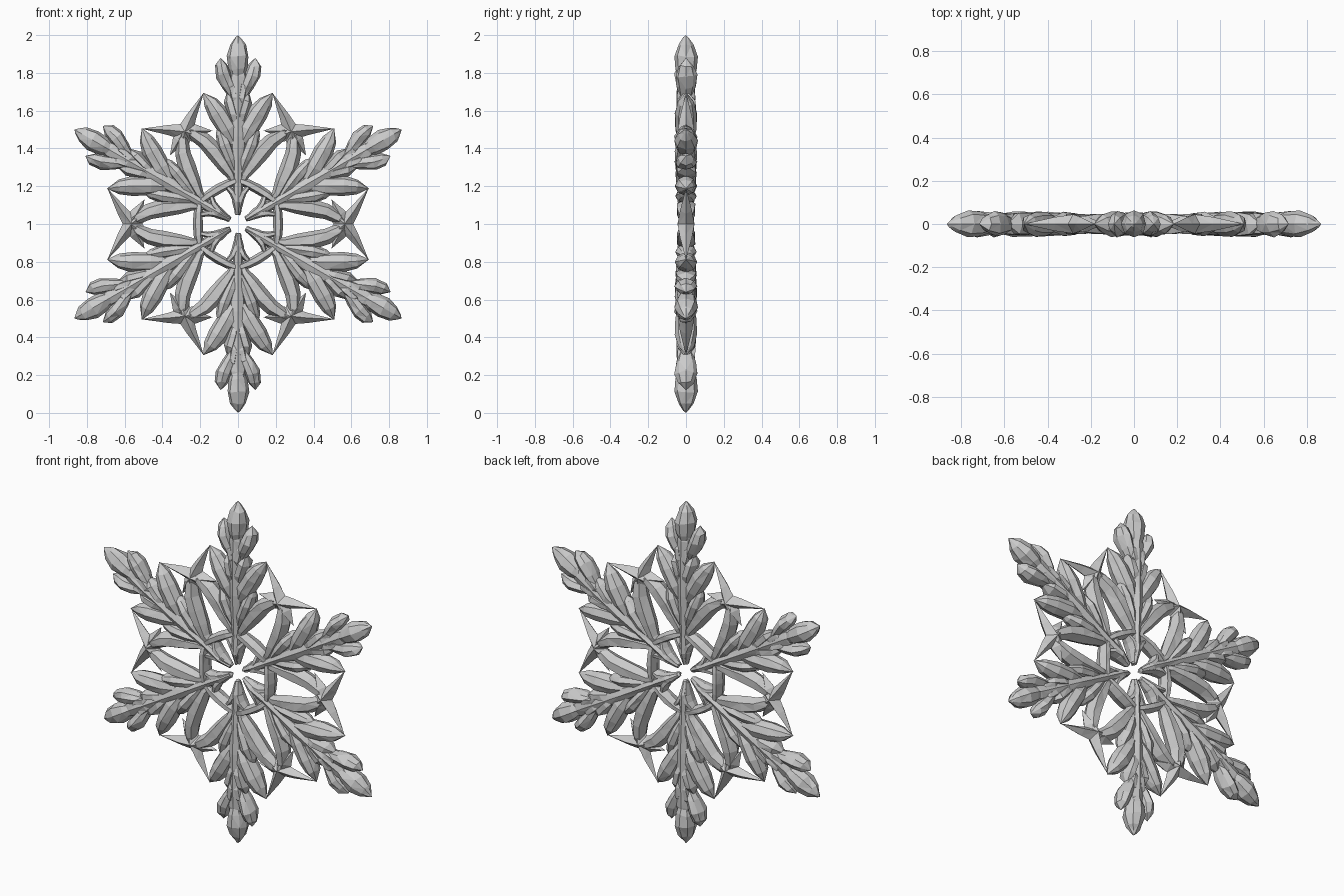
import bpy, bmesh, math, random
from mathutils import Vector, Matrix

if "Cube" in bpy.data.objects:
    bpy.data.objects.remove(bpy.data.objects["Cube"])

random.seed(4)


def crystal(bm, path, n=8, rough=0.0):
    """Faceted spindle in the XZ plane; path points are (r, s, half width, half depth)."""
    pts = [Vector((p[1], 0, p[0])) for p in path]
    rings = []
    for i, (r, s, hw, hd) in enumerate(path):
        t = (pts[min(i + 1, len(pts) - 1)] - pts[max(i - 1, 0)]).normalized()
        side = Vector((t.z, 0, -t.x))
        if hw == 0:
            rings.append([bm.verts.new(pts[i])])
            continue
        ring = []
        for k in range(n):
            a = 2 * math.pi * k / n
            j = 1 + random.uniform(-rough, rough)
            ring.append(bm.verts.new(pts[i] + side * (hw * j * math.cos(a))
                                     + Vector((0, hd * j * math.sin(a), 0))
                                     + t * random.uniform(-rough, rough) * 0.08))
        rings.append(ring)
    for a, b in zip(rings, rings[1:]):
        for k in range(n):
            m = (k + 1) % n
            if len(a) == 1:
                bm.faces.new((a[0], b[k], b[m]))
            elif len(b) == 1:
                bm.faces.new((a[k], a[m], b[0]))
            else:
                bm.faces.new((a[k], a[m], b[m], b[k]))
    for ring in (rings[0], rings[-1]):
        if len(ring) > 1:
            bm.faces.new(ring)


def pair(bm, path, n=8, rough=0.0):
    """The same crystal on both sides of the axis."""
    for sg in (1, -1):
        crystal(bm, [(r, s * sg, w, d) for r, s, w, d in path], n, rough)


def six(name, bm, offset):
    """Six copies turned about the centre of the flake."""
    if rough_tri:
        bmesh.ops.triangulate(bm, faces=bm.faces[:])
    bmesh.ops.recalc_face_normals(bm, faces=bm.faces[:])
    me = bpy.data.meshes.new(name)
    bm.to_mesh(me)
    bm.free()
    for k in range(6):
        ob = bpy.data.objects.new(f"{name}_{k + 1}", me)
        ob.matrix_world = (Matrix.Translation((0, 0, 1))
                           @ Matrix.Rotation(math.radians(60 * k + offset), 4, 'Y'))
        bpy.context.collection.objects.link(ob)


rough_tri = True

# main stem of an arm
bm = bmesh.new()
crystal(bm, [(.05, 0, .012, .02), (.12, 0, .03, .045), (.22, 0, .024, .04), (.33, 0, .032, .045),
             (.46, 0, .05, .05), (.58, 0, .045, .05), (.68, 0, .05, .05), (.78, 0, .05, .045),
             (.86, 0, .03, .03)], 8, .06)
six("arm_stem", bm, 0)

# buds at the arm end
bm = bmesh.new()
crystal(bm, [(.74, 0, .02, .03), (.82, 0, .048, .055), (.89, 0, .057, .06), (.95, 0, .043, .04),
             (.985, 0, .016, .015), (1.0, 0, 0, 0)], 8, .07)
pair(bm, [(.66, .015, .02, .03), (.73, .05, .035, .05), (.79, .077, .042, .058),
          (.84, .088, .034, .04), (.88, .092, 0, 0)], 8, .08)
six("tip_buds", bm, 0)

# leaves along the arm
bm = bmesh.new()
pair(bm, [(.41, .01, .02, .03), (.50, .055, .05, .055), (.585, .105, .054, .058),
          (.645, .145, .038, .042), (.695, .185, 0, 0)], 8, .06)
pair(bm, [(.26, .01, .015, .025), (.34, .04, .032, .05), (.42, .072, .038, .058),
          (.48, .092, .026, .035), (.53, .105, 0, 0)], 8, .06)
# small overlapping scales on the stem
pair(bm, [(.50, .008, .012, .03), (.58, .025, .028, .058), (.65, .045, .03, .055),
          (.71, .055, 0, 0)], 6, .08)
pair(bm, [(.60, .005, .012, .03), (.67, .02, .025, .055), (.73, .032, .025, .05),
          (.79, .045, 0, 0)], 6, .08)
six("arm_leaves", bm, 0)

# pointed star between two arms
bm = bmesh.new()
for sg in (1, -1):
    crystal(bm, [(.50, -.055 * sg, .03, .02), (.56, -.005 * sg, .045, .045),
                 (.615, .07 * sg, .027, .032), (.692, .19 * sg, 0, 0)], 4)
pair(bm, [(.575, 0, .03, .03), (.54, .05, .035, .038), (.495, .13, 0, 0)], 4)
six("gap_star", bm, 30)

# curved petal bands joining star and arms
bm = bmesh.new()
pair(bm, [(.59, 0, .008, .01), (.54, .03, .032, .04), (.47, .066, .042, .052),
          (.39, .084, .048, .055), (.31, .092, .038, .05), (.24, .098, .025, .04),
          (.18, .085, .012, .02)], 6, .05)
six("gap_petal", bm, 30)

# inner ring segments and core crystals
bm = bmesh.new()
crystal(bm, [(.20, -.13, .015, .03), (.21, -.06, .024, .045), (.212, 0, .026, .048),
             (.21, .06, .024, .045), (.20, .13, .015, .03)], 6, .06)
pair(bm, [(.05, .022, .01, .018), (.10, .05, .018, .04), (.16, .058, .018, .045),
          (.22, .045, .01, .025)], 6, .08)
six("core_ring", bm, 30)
